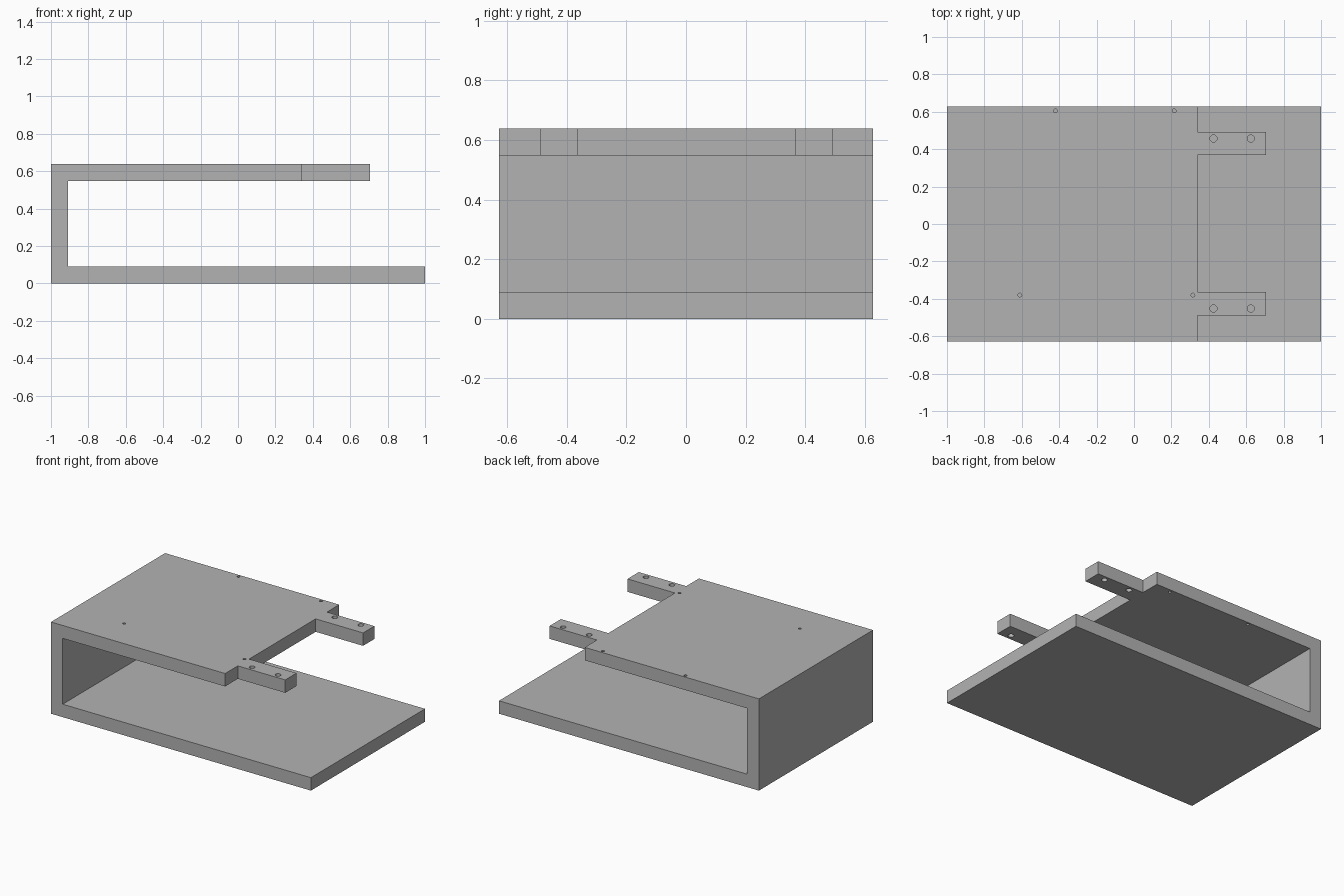
import bpy
import bmesh
from math import pi
from mathutils import Matrix, Vector

if "Cube" in bpy.data.objects:
    bpy.data.objects.remove(bpy.data.objects["Cube"], do_unlink=True)

HALF_DEPTH = 0.627
TOP = 0.638
WALL = 0.09
SHELF_END = 0.34
TAB_END = 0.705

gray = bpy.data.materials.new("plain gray")
gray.use_nodes = True
gray.diffuse_color = (0.45, 0.45, 0.45, 1)
gray.node_tree.nodes["Principled BSDF"].inputs["Base Color"].default_value = gray.diffuse_color


def make_object(name, bm):
    bmesh.ops.recalc_face_normals(bm, faces=bm.faces)
    mesh = bpy.data.meshes.new(name)
    bm.to_mesh(mesh)
    bm.free()
    mesh.materials.append(gray)
    obj = bpy.data.objects.new(name, mesh)
    bpy.context.collection.objects.link(obj)
    return obj


def add_box(bm, x0, x1, y0, y1, z0, z1):
    low, high = Vector((x0, y0, z0)), Vector((x1, y1, z1))
    matrix = Matrix.Translation((low + high) / 2) @ Matrix.Diagonal((*(high - low), 1))
    bmesh.ops.create_cube(bm, size=1, matrix=matrix)


def add_hole(bm, x, y, radius):
    bmesh.ops.create_cone(bm, cap_ends=True, segments=24, radius1=radius, radius2=radius,
                          depth=0.3, matrix=Matrix.Translation((x, y, TOP - WALL / 2)))


# Bracket: C-shaped profile extruded front to back
profile = [(-1, 0), (1, 0), (1, WALL), (WALL - 1, WALL), (WALL - 1, TOP - WALL),
           (TAB_END, TOP - WALL), (TAB_END, TOP), (-1, TOP)]
bm = bmesh.new()
face = bm.faces.new([bm.verts.new((x, -HALF_DEPTH, z)) for x, z in profile])
extruded = bmesh.ops.extrude_face_region(bm, geom=[face])["geom"]
bmesh.ops.translate(bm, vec=(0, 2 * HALF_DEPTH, 0),
                    verts=[v for v in extruded if isinstance(v, bmesh.types.BMVert)])
bracket = make_object("bracket_body", bm)

# Notches that leave two tabs on the upper plate
bm = bmesh.new()
for y0, y1 in ((-1, -0.488), (-0.364, 0.368), (0.492, 1)):
    add_box(bm, SHELF_END, 0.9, y0, y1, 0.4, 0.8)

# Screw holes in the tabs and pin holes in the plate
for y in (-0.452, 0.457):
    for x in (0.425, 0.625):
        add_hole(bm, x, y, 0.019)
for x, y in ((-0.42, 0.605), (0.215, 0.605), (-0.61, -0.38), (0.315, -0.38)):
    add_hole(bm, x, y, 0.01)
cutter = make_object("notch_and_hole_cutter", bm)
cutter.hide_render = True

# Apply the cut and discard the cutter
cut = bracket.modifiers.new("cut", 'BOOLEAN')
cut.operation = 'DIFFERENCE'
cut.solver = 'EXACT'
cut.object = cutter
bpy.context.view_layer.objects.active = bracket
bracket.select_set(True)
bpy.ops.object.modifier_apply(modifier=cut.name)
bpy.data.objects.remove(cutter, do_unlink=True)
bpy.ops.object.shade_smooth_by_angle(angle=pi / 6)
